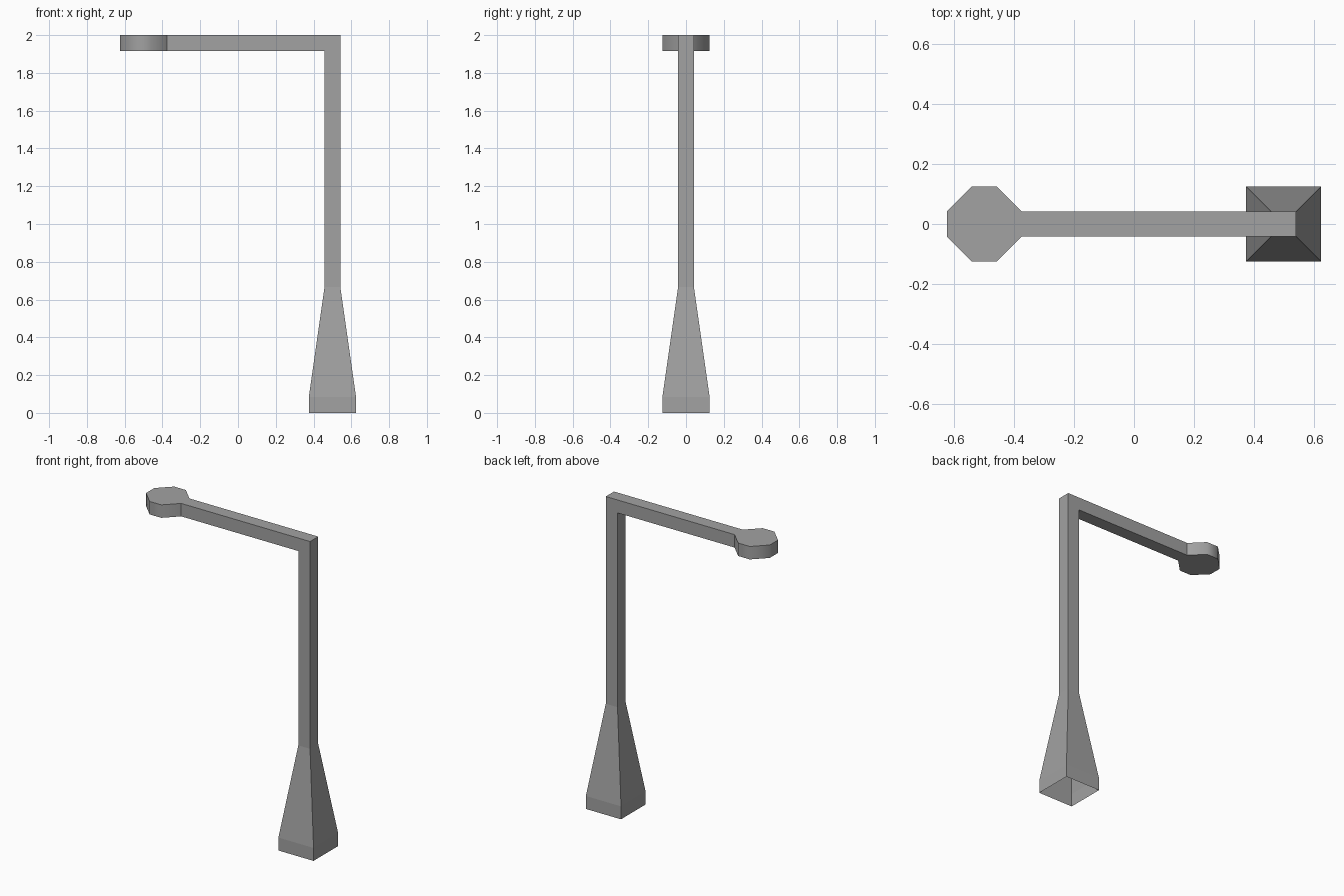
import bpy
import bmesh
from math import radians

cube = bpy.data.objects.get("Cube")
if cube:
    bpy.data.objects.remove(cube, do_unlink=True)

UNIT = 1 / 24            # half thickness of the pole and arm
FOOT = 3 * UNIT          # half width of the foot and lamp head
TOP, UNDER = 2.0, 2.0 - 2 * UNIT
POLE_X = 0.5

grey = bpy.data.materials.new("Metal grey")
grey.use_nodes = True
colour = (0.36, 0.36, 0.36, 1)
grey.diffuse_color = colour
bsdf = grey.node_tree.nodes["Principled BSDF"]
bsdf.inputs["Base Color"].default_value = colour
bsdf.inputs["Roughness"].default_value = 0.8


def loft(name, rings, cap_start=False, cap_end=False):
    """Join matching rings of points with quads, closing the chosen ends."""
    bm = bmesh.new()
    loops = [[bm.verts.new(p) for p in ring] for ring in rings]
    n = len(loops[0])
    for a, b in zip(loops, loops[1:]):
        for i in range(n):
            j = (i + 1) % n
            bm.faces.new((a[i], a[j], b[j], b[i]))
    if cap_start:
        bm.faces.new(loops[0][::-1])
    if cap_end:
        bm.faces.new(loops[-1])
    mesh = bpy.data.meshes.new(name)
    bm.to_mesh(mesh)
    bm.free()
    mesh.materials.append(grey)
    obj = bpy.data.objects.new(name, mesh)
    bpy.context.collection.objects.link(obj)
    return obj


def square(half, z):
    corners = ((-1, -1), (1, -1), (1, 1), (-1, 1))
    return [(POLE_X + half * x, half * y, z) for x, y in corners]


# Hollow foot, open underneath, tapering up to the pole
loft("tapered_foot", [square(FOOT, 0), square(FOOT, 2 * UNIT), square(UNIT, 16 * UNIT)])

# Upright pole
loft("pole", [square(UNIT, 16 * UNIT), square(UNIT, TOP)], cap_end=True)

# Horizontal arm from the pole to the lamp head
arm_ends = (POLE_X - UNIT, -POLE_X + FOOT)
loft("arm", [[(x, -UNIT, UNDER), (x, -UNIT, TOP), (x, UNIT, TOP), (x, UNIT, UNDER)]
             for x in arm_ends])

# Eight-sided lamp head with softly shaded sides
outline = [(3, -1), (3, 1), (1, 3), (-1, 3), (-3, 1), (-3, -1), (-1, -3), (1, -3)]
head = loft("lamp_head", [[(-POLE_X + UNIT * x, UNIT * y, z) for x, y in outline]
                          for z in (UNDER, TOP)], cap_start=True, cap_end=True)
bm = bmesh.new()
bm.from_mesh(head.data)
joint = [f for f in bm.faces if f.normal.x > 0.9]
bmesh.ops.delete(bm, geom=joint, context="FACES_ONLY")
bm.to_mesh(head.data)
bm.free()
bpy.ops.object.select_all(action="DESELECT")
head.select_set(True)
bpy.context.view_layer.objects.active = head
bpy.ops.object.shade_smooth_by_angle(angle=radians(50))
